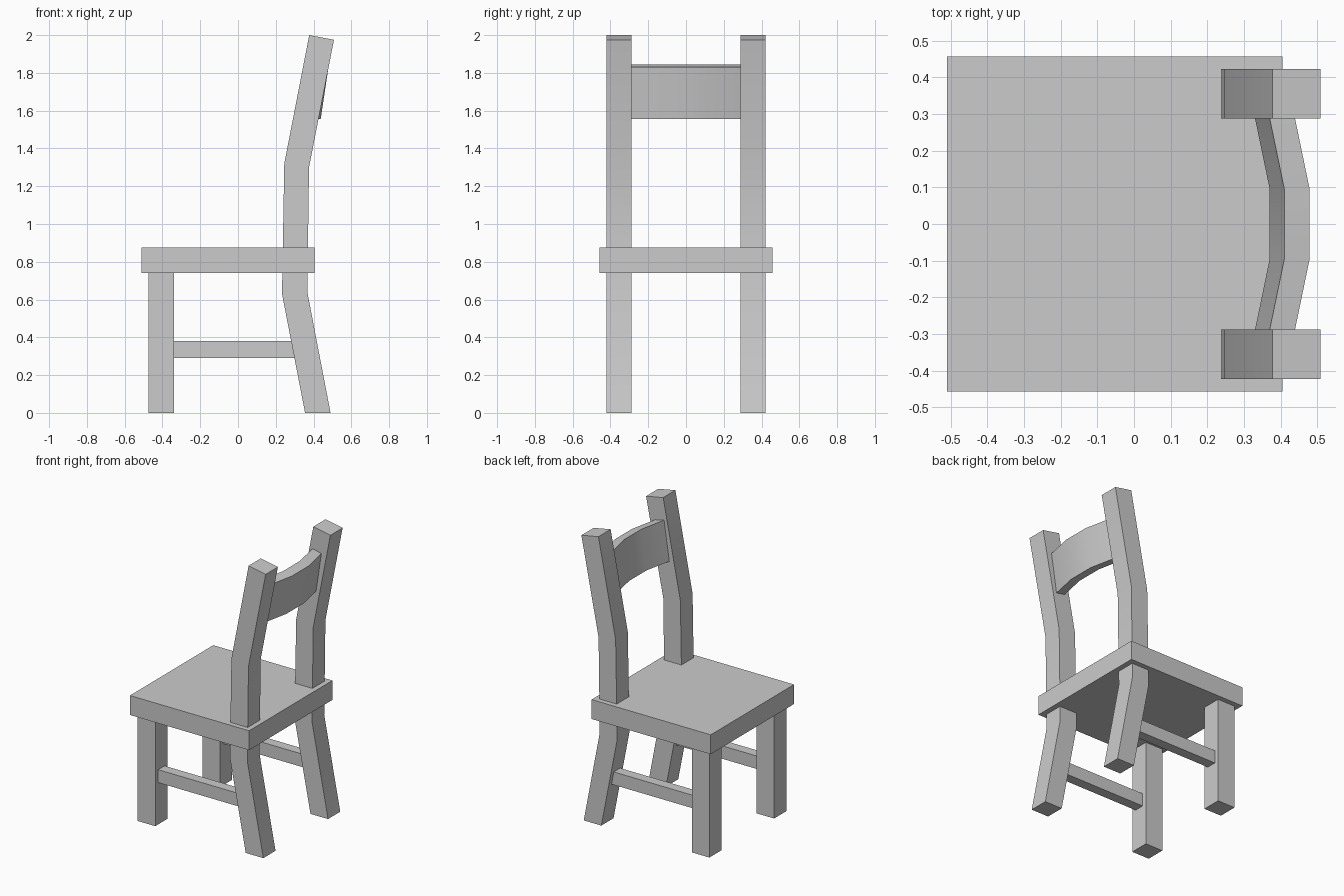
import bpy
import bmesh

cube = bpy.data.objects.get("Cube")
if cube:
    bpy.data.objects.remove(cube, do_unlink=True)

GREY = (0.6, 0.6, 0.6, 1.0)
grey = bpy.data.materials.new("plain grey")
grey.use_nodes = True
grey.diffuse_color = GREY
grey.node_tree.nodes["Principled BSDF"].inputs["Base Color"].default_value = GREY


def loft(name, sections):
    """Skin a row of four-cornered sections and cap both ends."""
    bm = bmesh.new()
    rings = [[bm.verts.new(p) for p in s] for s in sections]
    for a, b in zip(rings, rings[1:]):
        for i in range(4):
            j = (i + 1) % 4
            bm.faces.new((a[i], a[j], b[j], b[i]))
    bm.faces.new(rings[0])
    bm.faces.new(rings[-1])
    bmesh.ops.recalc_face_normals(bm, faces=bm.faces)
    mesh = bpy.data.meshes.new(name)
    bm.to_mesh(mesh)
    bm.free()
    mesh.materials.append(grey)
    obj = bpy.data.objects.new(name, mesh)
    bpy.context.collection.objects.link(obj)
    bpy.ops.object.select_all(action='DESELECT')
    obj.select_set(True)
    bpy.context.view_layer.objects.active = obj
    bpy.ops.object.shade_smooth_by_angle()
    return obj


def box(name, x0, x1, y0, y1, z0, z1):
    return loft(name, [[(x0, y0, z), (x1, y0, z), (x1, y1, z), (x0, y1, z)]
                       for z in (z0, z1)])


# Seat board
box("seat", -0.51, 0.405, -0.457, 0.457, 0.74, 0.875)

# Bent back post: pairs of (x, z) on its inner and outer edge
post = [((0.355, 0), (0.49, 0)),
        ((0.233, 0.63), (0.367, 0.64)),
        ((0.245, 1.32), (0.376, 1.30)),
        ((0.377, 2.0), (0.508, 1.975))]
INNER, OUTER = 0.288, 0.422

for side, s in (("left", 1), ("right", -1)):
    ya, yb = s * INNER, s * OUTER
    # Straight leg under the seat
    box(side + "_straight_leg", -0.475, -0.34, ya, yb, 0, 0.74)
    # Back post running from floor to top
    loft(side + "_back_post",
         [[(a[0], ya, a[1]), (b[0], ya, b[1]), (b[0], yb, b[1]), (a[0], yb, a[1])]
          for a, b in post])
    # Side stretcher, its end cut to the slope of the post
    yc, yd = s * 0.32, s * 0.39
    loft(side + "_stretcher",
         [[(x0, yc, 0.29), (x0, yd, 0.29), (x1, yd, 0.38), (x1, yc, 0.38)]
          for x0, x1 in ((-0.34, -0.34), (0.30, 0.283))])

# Curved, leaning backrest slat
slat = [(0.37, 1.57), (0.438, 1.557), (0.479, 1.83), (0.41, 1.845)]
loft("backrest_slat",
     [[(x - bow, y, z) for x, z in slat]
      for y, bow in ((-INNER, 0.04), (-0.095, 0), (0.095, 0), (INNER, 0.04))])
